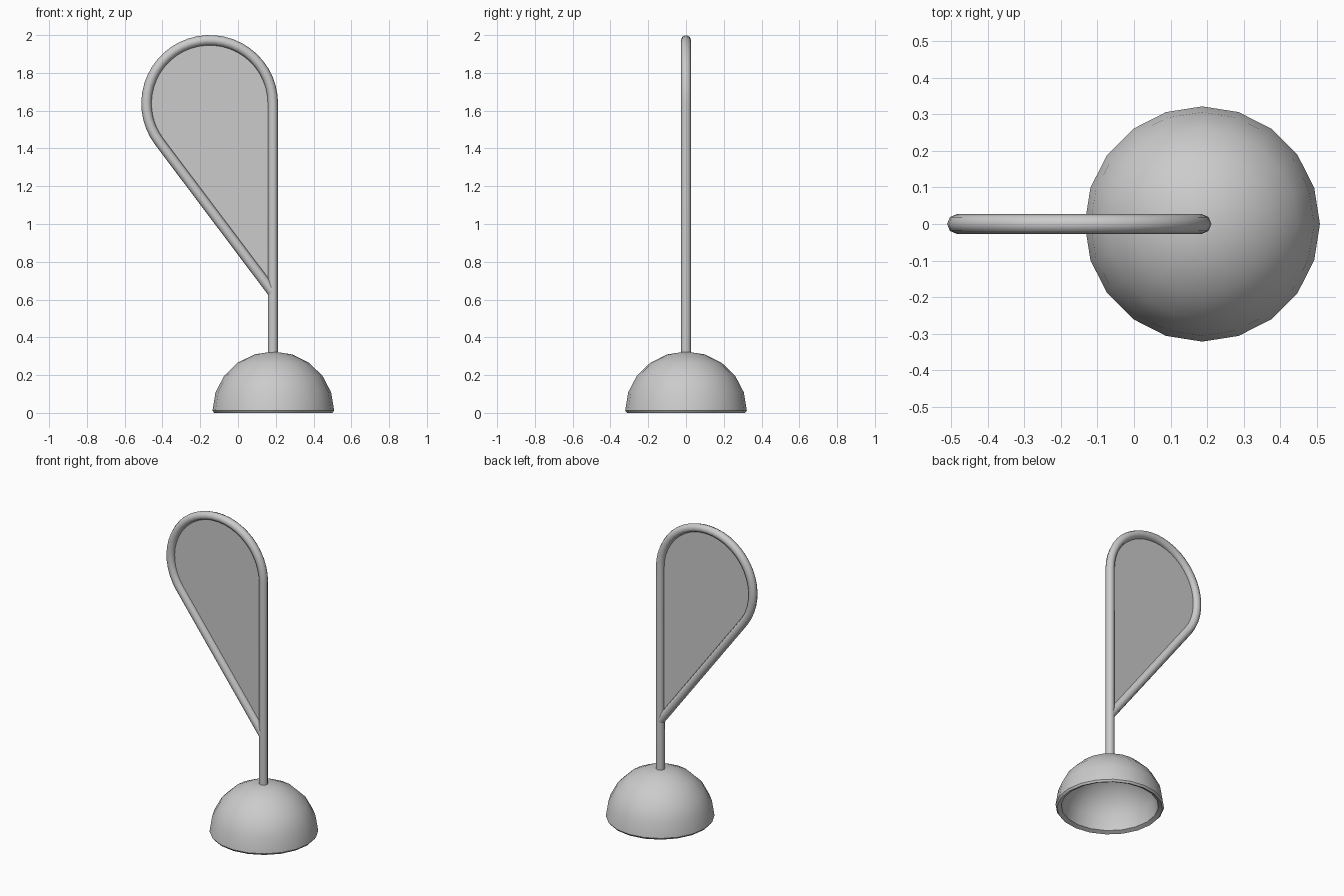
import bpy, bmesh
from math import sin, cos, radians, pi

old = bpy.data.objects.get("Cube")
if old:
    bpy.data.objects.remove(old)

grey = bpy.data.materials.new("plain grey")
grey.use_nodes = True
colour = (0.6, 0.6, 0.6, 1)
grey.diffuse_color = colour
grey.node_tree.nodes["Principled BSDF"].inputs["Base Color"].default_value = colour

POLE_X, TUBE = 0.185, 0.027
CX, CZ, R = -0.15, 1.638, 0.335


def link(name, data):
    obj = bpy.data.objects.new(name, data)
    bpy.context.collection.objects.link(obj)
    data.materials.append(grey)
    return obj


def tube(name, points):
    curve = bpy.data.curves.new(name, "CURVE")
    curve.dimensions = "3D"
    curve.bevel_depth = TUBE
    curve.bevel_resolution = 2
    curve.use_fill_caps = True
    spline = curve.splines.new("POLY")
    spline.points.add(len(points) - 1)
    for p, (x, z) in zip(spline.points, points):
        p.co = (x, 0, z, 1)
    spline.use_smooth = True
    return link(name, curve)


# Bent frame: pole, round top, and straight strut returning to the pole
END = radians(216.9)
arc = [(CX + R * cos(END * i / 28), CZ + R * sin(END * i / 28)) for i in range(29)]
joint = (POLE_X, 0.636)
tube("pole_and_frame", [(POLE_X, 0.3)] + arc + [joint])

# Thin flat panel filling the frame
bm = bmesh.new()
bm.faces.new([bm.verts.new((x, 0, z)) for x, z in arc + [joint]])
mesh = bpy.data.meshes.new("panel")
bm.to_mesh(mesh)
bm.free()
link("panel", mesh)

# Hollow dome base, spun from a shell profile
RO, RI, LIFT = 0.322, 0.288, 0.012
outer = [(RO * cos(a), LIFT + 0.313 * sin(a)) for a in [pi / 2 * i / 5 for i in range(5, -1, -1)]]
inner = [(RI * cos(a), LIFT + 0.28 * sin(a)) for a in [pi / 2 * i / 5 for i in range(6)]]
profile = outer + [(0.313, 0)] + inner
bm = bmesh.new()
verts = [bm.verts.new((r, 0, z)) for r, z in profile]
edges = [bm.edges.new(pair) for pair in zip(verts, verts[1:])]
bmesh.ops.spin(bm, geom=verts + edges, cent=(0, 0, 0), axis=(0, 0, 1),
               angle=2 * pi, steps=20, use_duplicate=False)
bmesh.ops.remove_doubles(bm, verts=bm.verts, dist=0.0005)
bmesh.ops.recalc_face_normals(bm, faces=bm.faces)
mesh = bpy.data.meshes.new("dome_base")
bm.to_mesh(mesh)
bm.free()
dome = link("dome_base", mesh)
dome.location.x = POLE_X + 0.002
bpy.ops.object.select_all(action="DESELECT")
dome.select_set(True)
bpy.context.view_layer.objects.active = dome
bpy.ops.object.shade_smooth_by_angle(angle=radians(35))
